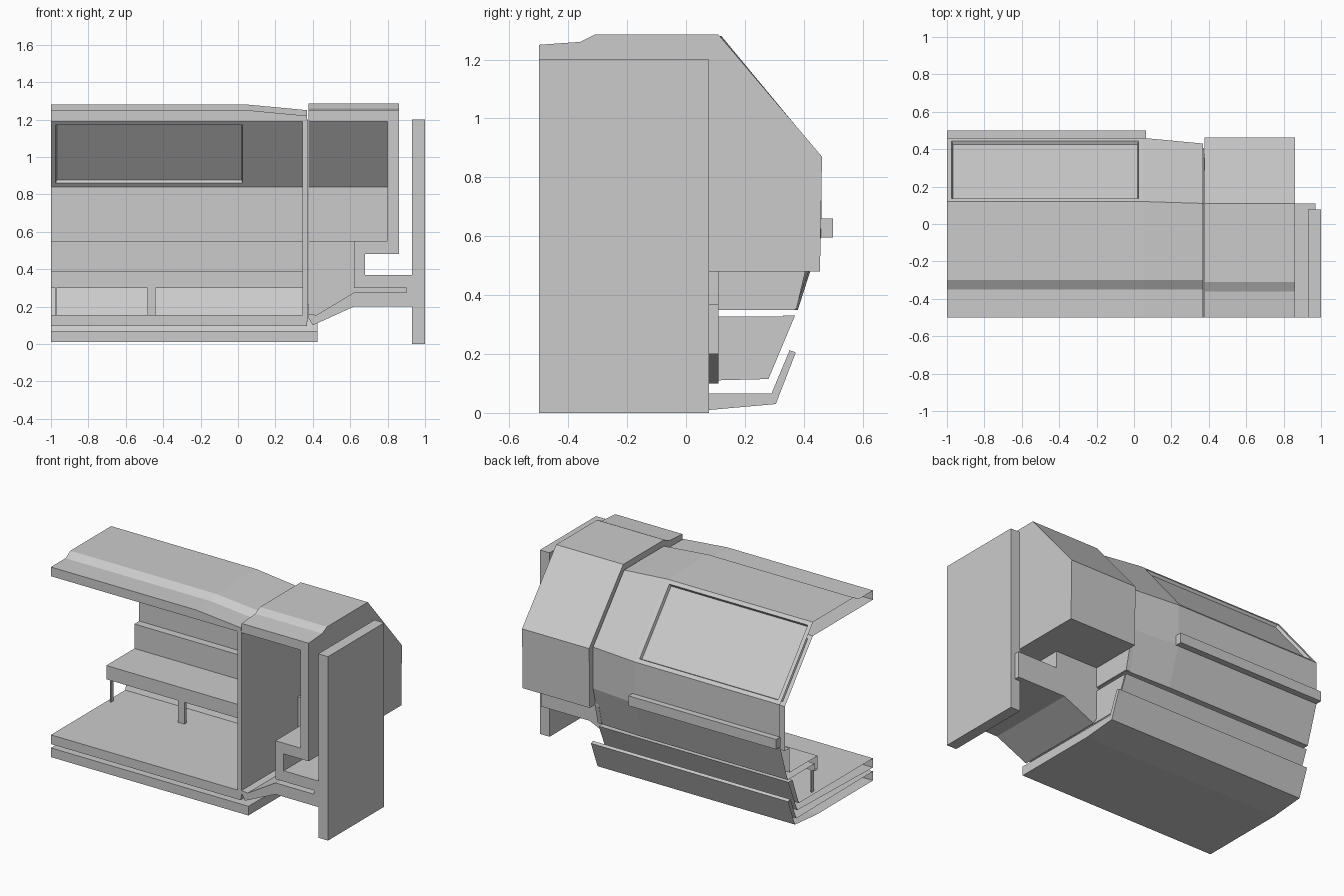
import bpy, bmesh

if "Cube" in bpy.data.objects:
    bpy.data.objects.remove(bpy.data.objects["Cube"])


def finish(name, bm):
    bmesh.ops.recalc_face_normals(bm, faces=bm.faces[:])
    mesh = bpy.data.meshes.new(name)
    bm.to_mesh(mesh)
    bm.free()
    obj = bpy.data.objects.new(name, mesh)
    bpy.context.collection.objects.link(obj)
    return obj


def loft(name, rings, open_start=False, recess=()):
    """Join matching rings of 3D points; recess lists (side, margin, depth) panels in the first span."""
    bm = bmesh.new()
    rows = [[bm.verts.new(p) for p in ring] for ring in rings]
    n = len(rows[0])
    panels = []
    for k, (a, b) in enumerate(zip(rows, rows[1:])):
        for i in range(n):
            f = bm.faces.new((a[i], a[(i + 1) % n], b[(i + 1) % n], b[i]))
            if k == 0:
                panels.append(f)
    start = bm.faces.new(rows[0])
    bm.faces.new(rows[-1][::-1])
    bmesh.ops.recalc_face_normals(bm, faces=bm.faces[:])
    for side, margin, depth in recess:
        bmesh.ops.inset_individual(bm, faces=[panels[side]], thickness=margin)
        bmesh.ops.inset_individual(bm, faces=[panels[side]], thickness=0.008, depth=-depth)
    if open_start:
        bmesh.ops.delete(bm, geom=[start], context='FACES_ONLY')
    return finish(name, bm)


def along_x(name, profile, x0, x1, **kw):
    return loft(name, [[(x, y, z) for y, z in profile] for x in (x0, x1)], **kw)


def along_y(name, profile, y0, y1):
    return loft(name, [[(x, y, z) for x, z in profile] for y in (y0, y1)])


def box(name, x0, x1, y0, y1, z0, z1):
    return along_x(name, [(y0, z0), (y1, z0), (y1, z1), (y0, z1)], x0, x1)


# Main hull: roof, sloped window wall, side wall and bench in one section
outer = [(-.5, 1.25), (-.35, 1.25), (-.3, 1.28), (.12, 1.28), (.46, .87), (.46, .6), (.38, .35)]
inner = [(.10, .35), (.10, .30), (.07, .30), (.07, .39), (.36, .39), (.36, .55),
         (.41, .55), (.41, .84), (.12, 1.19), (-.5, 1.19)]
tapered = [(y - (.03 if y > .4 else .01 if y > 0 else 0), z - (.03 if z > 1.2 else 0))
           for y, z in outer]
loft("cabin_hull",
     [[(-1, y, z) for y, z in outer + inner],
      [(.05, y, z) for y, z in outer + inner],
      [(.37, y, z) for y, z in tapered + inner]],
     open_start=True, recess=[(3, .036, .018), (14, .036, .02)])

# Side rail
box("side_rail", -1, .065, .455, .5, .595, .66)

# Bench legs
box("bench_leg_middle", -.485, -.44, .075, .10, .15, .30)
box("bench_leg_end", -.977, -.97, .075, .10, .15, .30)

# Floor pan and outer belly skin
along_x("floor_pan", [(-.5, .095), (.28, .115), (.37, .33), (.33, .33), (.265, .155), (-.5, .155)],
        -1, .37, open_start=True)
along_x("belly_skin", [(-.5, .01), (.08, .01), (.305, .03), (.373, .205), (.352, .213),
                       (.29, .065), (-.5, .07)], -1, .425, open_start=True)

# Dividing bulkhead
along_x("bulkhead", [(-.5, 1.2), (.11, 1.2), (.405, .845), (.405, .48), (.375, .352), (.105, .352),
                     (.105, .328), (.365, .328), (.278, .12), (-.5, .12)], .345, .374)

# Rear compartment shell
shell = [(-.5, 1.25), (-.36, 1.26), (-.31, 1.285), (.11, 1.285), (.462, .87), (.455, .48)]
along_x("rear_shell", shell + [(.08, .48), (.08, .55), (.41, .55), (.41, .84), (.12, 1.19), (-.5, 1.19)],
        .376, .81)
along_x("rear_end_wall", shell + [(-.5, .48)], .80, .86)

# Lower frame of the rear compartment with its connecting duct
along_y("lower_frame", [(.80, .55), (.80, .48), (.68, .48), (.68, .37), (.97, .37), (.97, .20),
                        (.62, .20), (.40, .10), (.376, .14), (.376, .16), (.42, .155), (.62, .275),
                        (.90, .275), (.90, .30), (.62, .30), (.62, .55)], -.5, .11)
along_y("lower_back_wall", [(.376, .55), (.66, .55), (.66, .37), (.95, .37), (.95, .22),
                            (.62, .21), (.40, .11), (.376, .14)], .08, .11)

# Tall rear plate
box("rear_plate", .93, 1, -.5, .078, 0, 1.2)
